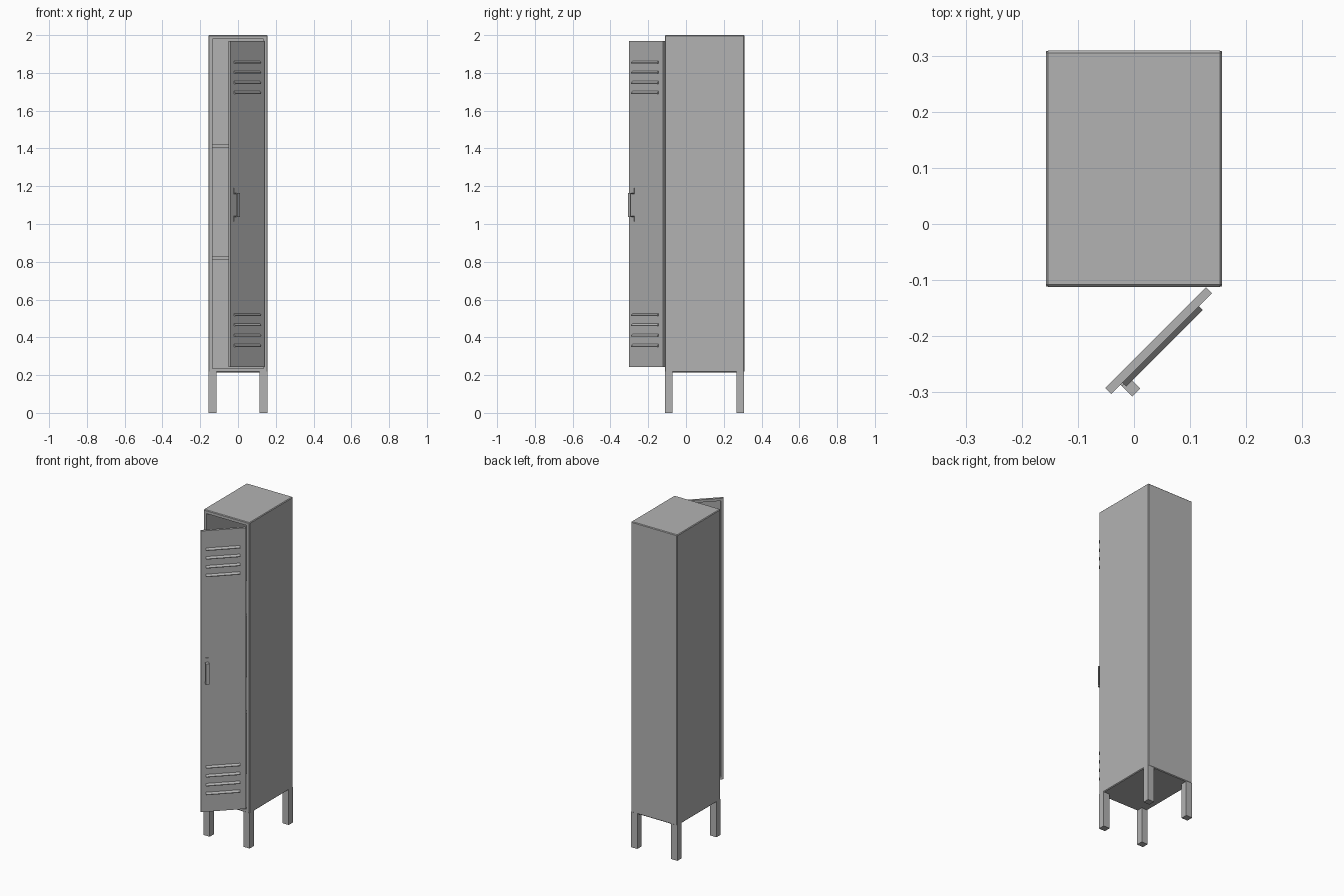
import bpy, bmesh, math
from mathutils import Matrix, Vector

if "Cube" in bpy.data.objects:
    bpy.data.objects.remove(bpy.data.objects["Cube"])

# Dark grey painted metal
paint = bpy.data.materials.new("grey_paint")
paint.diffuse_color = (0.45, 0.45, 0.45, 1)
paint.use_nodes = True
paint.node_tree.nodes["Principled BSDF"].inputs["Base Color"].default_value = paint.diffuse_color


def finish(name, bm, matrix=None):
    bmesh.ops.recalc_face_normals(bm, faces=bm.faces[:])
    if matrix:
        bmesh.ops.transform(bm, matrix=matrix, verts=bm.verts[:])
    me = bpy.data.meshes.new(name)
    bm.to_mesh(me)
    bm.free()
    me.materials.append(paint)
    ob = bpy.data.objects.new(name, me)
    bpy.context.collection.objects.link(ob)
    return ob


def box_bm(lo, hi):
    lo, hi = Vector(lo), Vector(hi)
    bm = bmesh.new()
    bmesh.ops.create_cube(bm, size=1)
    for v in bm.verts:
        v.co = Vector([(lo[i] + hi[i]) / 2 + v.co[i] * (hi[i] - lo[i]) for i in range(3)])
    return bm


def hollow(bm, direction, rim, depth):
    """Inset the face pointing along direction and push it inwards."""
    bm.normal_update()
    face = max(bm.faces, key=lambda f: f.normal.dot(direction))
    bmesh.ops.inset_region(bm, faces=[face], thickness=rim, use_even_offset=True)
    new = bmesh.ops.extrude_face_region(bm, geom=[face])["geom"]
    verts = [g for g in new if isinstance(g, bmesh.types.BMVert)]
    bmesh.ops.translate(bm, verts=verts, vec=-direction * depth)
    if face.is_valid:
        bmesh.ops.delete(bm, geom=[face], context='FACES_ONLY')


def prism_bm(profile, x0, x1):
    """Extrude a (y, z) profile along x."""
    bm = bmesh.new()
    face = bm.faces.new([bm.verts.new((x0, y, z)) for y, z in profile])
    new = bmesh.ops.extrude_face_region(bm, geom=[face])["geom"]
    verts = [g for g in new if isinstance(g, bmesh.types.BMVert)]
    bmesh.ops.translate(bm, verts=verts, vec=(x1 - x0, 0, 0))
    return bm


HX, Y0, Y1, Z0 = 0.157, -0.112, 0.309, 0.215

# Cabinet body, open at the front, with outer edges softened
bm = box_bm((-HX, Y0, Z0), (HX, Y1, 2.0))
bmesh.ops.bevel(bm, geom=bm.edges[:], offset=0.004, segments=1, affect='EDGES')
hollow(bm, Vector((0, -1, 0)), 0.017, 0.40)
finish("cabinet_body", bm)

# Shelves
for i, z in enumerate((0.82, 1.412)):
    finish(f"shelf_{i + 1}", box_bm((-0.137, Y0 + 0.022, z - 0.009),
                                    (0.137, Y1 - 0.018, z + 0.009)))

# Legs
for side, x in (("left", -HX + 0.021), ("right", HX - 0.021)):
    for end, y in (("front", Y0 + 0.021), ("back", Y1 - 0.021)):
        finish(f"{end}_{side}_leg", box_bm((x - 0.021, y - 0.02, 0),
                                           (x + 0.021, y + 0.02, Z0 + 0.004)))

# Door space: -x runs away from the hinge, -y is the outer face, swung open 45 degrees
swing = Matrix.Translation((0.139, -0.123, 0)) @ Matrix.Rotation(math.radians(45), 4, 'Z')

# Door panel with a shallow pan on the inside
bm = box_bm((-0.254, 0, 0.244), (0, 0.015, 1.970))
hollow(bm, Vector((0, 1, 0)), 0.016, 0.011)
finish("door", bm, swing)

# Vent louvers: wedges sloping outward toward the bottom
for group, heights in (("lower", (0.357, 0.411, 0.466, 0.52)),
                       ("upper", (1.696, 1.749, 1.804, 1.857))):
    for i, z in enumerate(heights):
        wedge = [(0.001, z + 0.008), (-0.010, z - 0.003), (-0.010, z - 0.007), (0.001, z - 0.007)]
        finish(f"{group}_louver_{i + 1}", prism_bm(wedge, -0.226, -0.033), swing)

# Pull handle: bent strip with a mounting tab at each end, mirrored about its middle
lower = [(-0.025, 1.043), (0.001, 1.043), (0.001, 1.012), (-0.004, 1.012),
         (-0.004, 1.038), (-0.030, 1.038)]
upper = [(y, 2.202 - z) for y, z in reversed(lower)]
finish("door_handle", prism_bm(lower + upper, -0.231, -0.211), swing)
